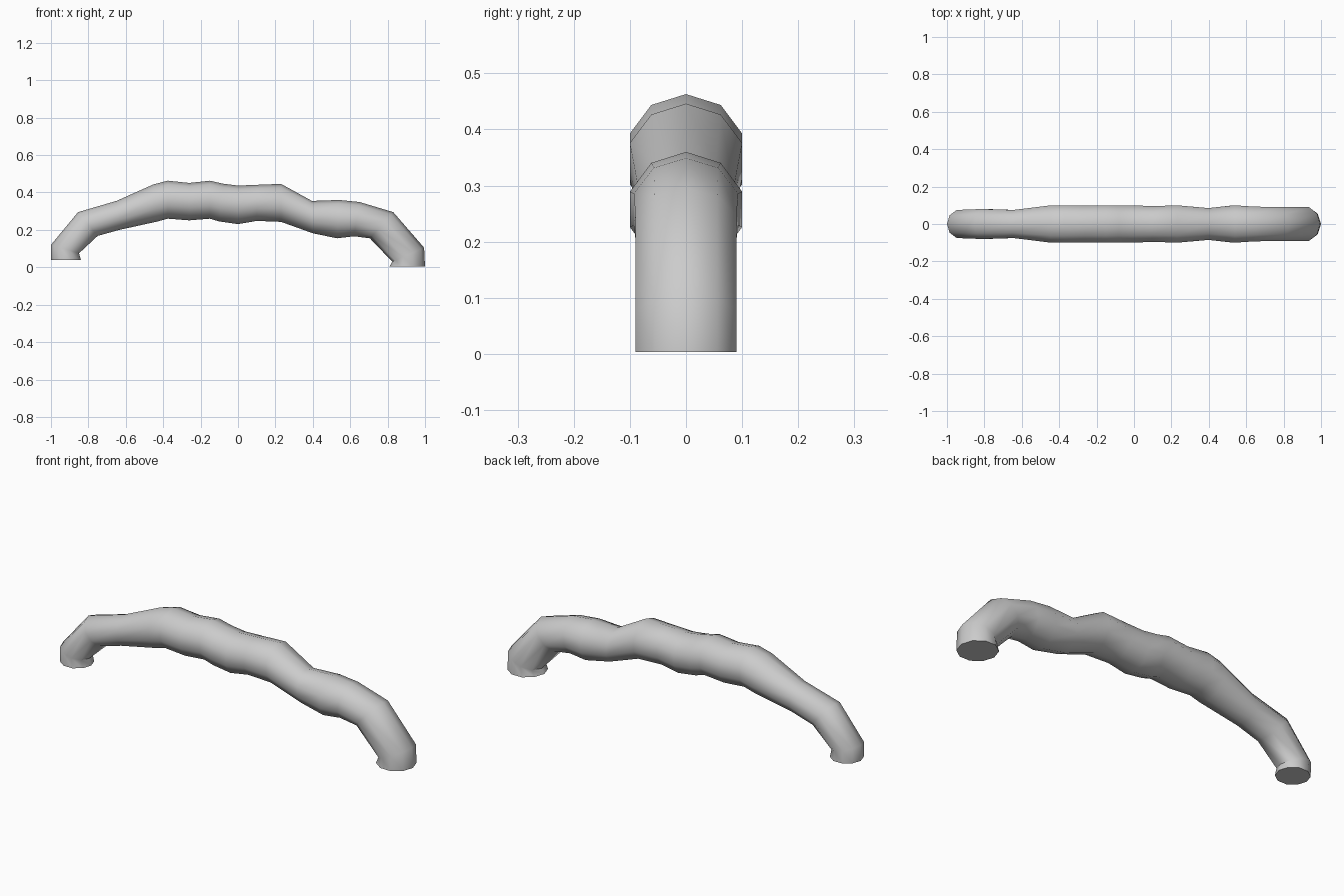
import bpy
import bmesh
from math import cos, sin, pi, radians
from mathutils import Vector

cube = bpy.data.objects.get("Cube")
if cube:
    bpy.data.objects.remove(cube, do_unlink=True)

SIDES = 10

# Cross-sections along the tube: upper x, z, lower x, z, half width
SECTIONS = [
    (-1.0, .04, -.84, .04, .075),
    (-1.0, .12, -.85, .075, .075),
    (-.855, .295, -.75, .168, .08),
    (-.65, .355, -.635, .2, .075),
    (-.45, .444, -.43, .245, .1),
    (-.375, .463, -.375, .26, .1),
    (-.26, .451, -.26, .251, .1),
    (-.15, .463, -.15, .26, .1),
    (-.08, .447, -.1, .245, .1),
    (0, .437, 0, .231, .1),
    (.1, .441, .1, .248, .095),
    (.23, .446, .23, .243, .1),
    (.395, .355, .4, .182, .085),
    (.54, .36, .53, .155, .1),
    (.65, .349, .62, .166, .093),
    (.83, .295, .705, .155, .09),
    (.995, .105, .825, .03, .09),
    (1.0, .003, .81, .005, .09),
]

# Plain grey surface
grey = bpy.data.materials.new("light_grey")
grey.use_nodes = True
grey.diffuse_color = (.6, .6, .6, 1)
grey.node_tree.nodes["Principled BSDF"].inputs["Base Color"].default_value = (.6, .6, .6, 1)


def add_ring(bm, section):
    ux, uz, lx, lz, half_width = section
    upper, lower = Vector((ux, 0, uz)), Vector((lx, 0, lz))
    centre, arm = (upper + lower) / 2, (upper - lower) / 2
    side = Vector((0, half_width / sin(2 * pi / 5), 0))
    angles = [2 * pi * i / SIDES for i in range(SIDES)]
    return [bm.verts.new(centre + arm * cos(a) + side * sin(a)) for a in angles]


# Bent tube with flat ends
bm = bmesh.new()
rings = [add_ring(bm, s) for s in SECTIONS]
for a, b in zip(rings, rings[1:]):
    for i in range(SIDES):
        j = (i + 1) % SIDES
        bm.faces.new((a[i], a[j], b[j], b[i]))
bm.faces.new(rings[0])
bm.faces.new(rings[-1])
bmesh.ops.recalc_face_normals(bm, faces=bm.faces[:])

mesh = bpy.data.meshes.new("arched_tube")
bm.to_mesh(mesh)
bm.free()
mesh.materials.append(grey)
tube = bpy.data.objects.new("arched_tube", mesh)
bpy.context.collection.objects.link(tube)

# Smooth sides, crisp end rims
bpy.ops.object.select_all(action='DESELECT')
tube.select_set(True)
bpy.context.view_layer.objects.active = tube
bpy.ops.object.shade_smooth_by_angle(angle=radians(55))
